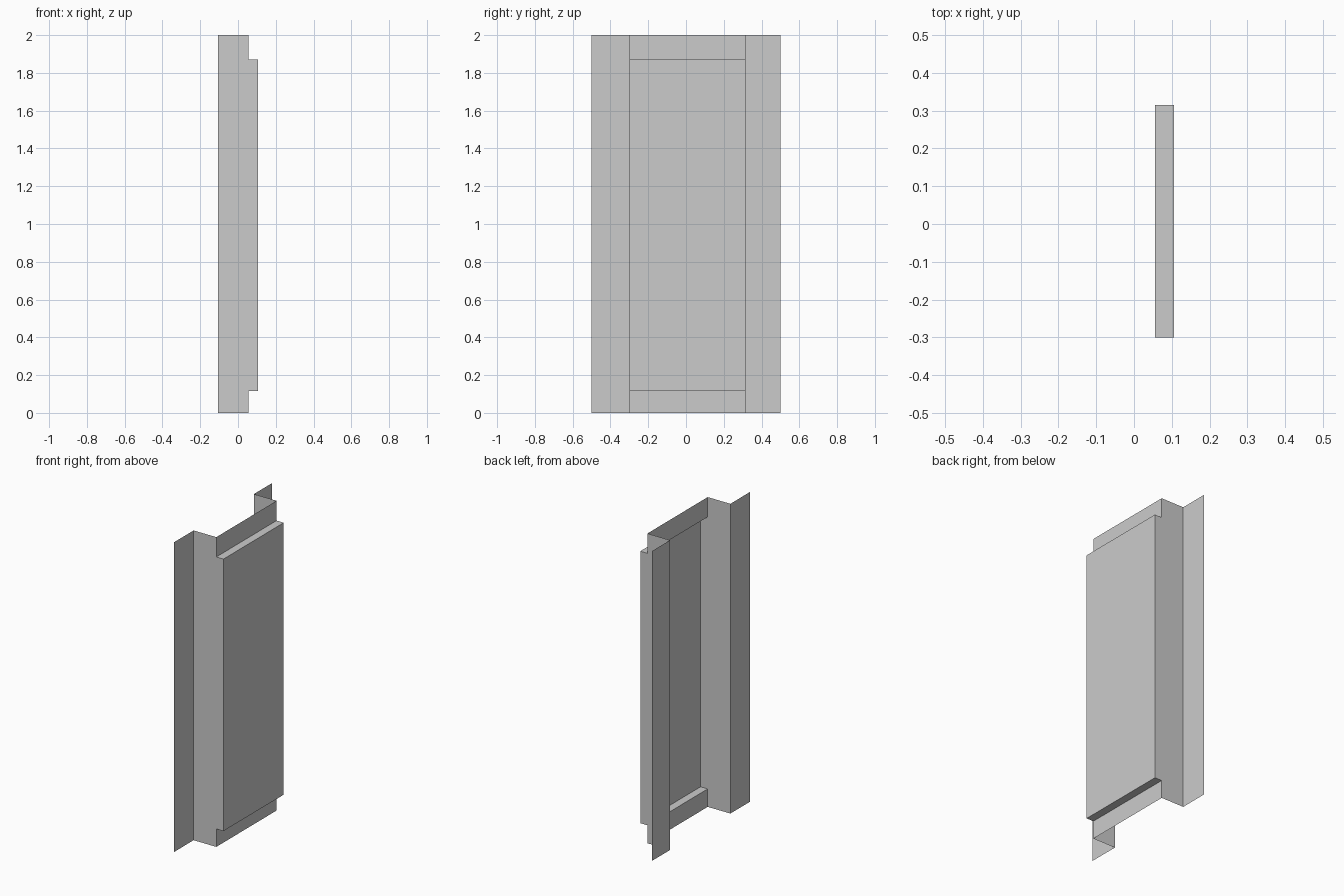
import bpy

if "Cube" in bpy.data.objects:
    bpy.data.objects.remove(bpy.data.objects["Cube"])

# Key positions of the folded sheet
X_BACK, X_MID, X_FRONT = -0.107, 0.055, 0.106
Y_LEFT, Y_RIGHT, Y_EDGE = -0.30, 0.315, 0.5
Z_LOW, Z_HIGH, HEIGHT = 0.116, 1.872, 2.0

# Side outline of the raised panel, from the bottom up (x, z)
profile = [(X_MID, 0), (X_MID, Z_LOW), (X_FRONT, Z_LOW),
           (X_FRONT, Z_HIGH), (X_MID, Z_HIGH), (X_MID, HEIGHT)]


def make_sheet(name, verts, faces):
    mesh = bpy.data.meshes.new(name)
    mesh.from_pydata(verts, [], faces)
    mesh.update()
    obj = bpy.data.objects.new(name, mesh)
    bpy.context.collection.objects.link(obj)
    return obj


def flange(name, y0, y1):
    make_sheet(name, [(X_BACK, y0, 0), (X_BACK, y1, 0),
                      (X_BACK, y1, HEIGHT), (X_BACK, y0, HEIGHT)], [(0, 1, 2, 3)])


def side_wall(name, y, flip):
    outline = [(X_BACK, 0)] + profile + [(X_BACK, HEIGHT)]
    verts = [(x, y, z) for x, z in outline]
    order = list(range(len(verts)))
    make_sheet(name, verts, [order[::-1] if flip else order])


# Mounting flanges along both long edges
flange("left_flange", -Y_EDGE, Y_LEFT)
flange("right_flange", Y_RIGHT, Y_EDGE)

# Stepped side walls
side_wall("left_wall", Y_LEFT, False)
side_wall("right_wall", Y_RIGHT, True)

# Front skin: the stepped outline swept across the width, open at the back
n = len(profile)
verts = [(x, y, z) for y in (Y_LEFT, Y_RIGHT) for x, z in profile]
faces = [(i, n + i, n + i + 1, i + 1) for i in range(n - 1)]
make_sheet("front_panel", verts, faces)
